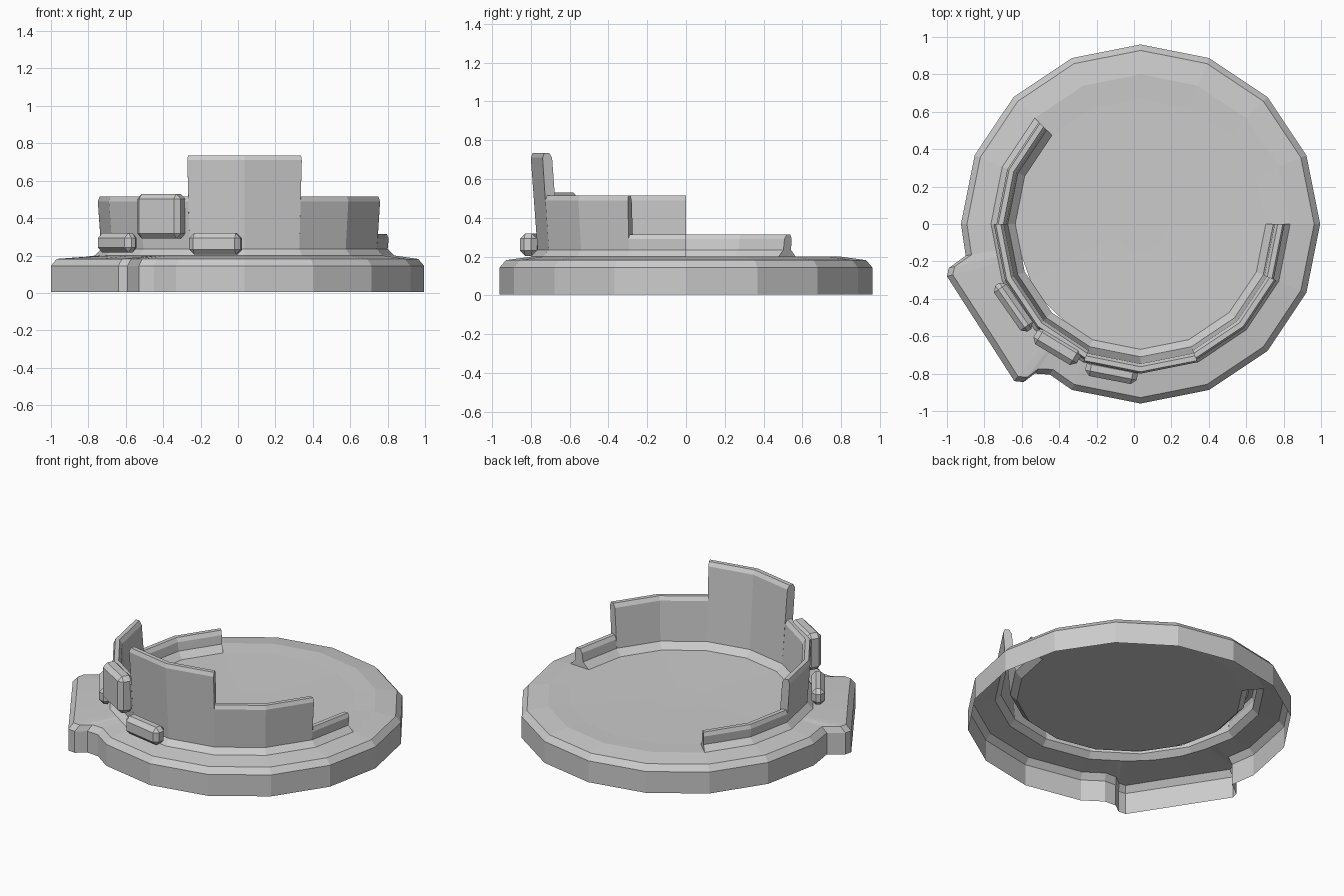
import bpy, bmesh
from math import cos, sin, pi, radians, degrees, atan2, hypot
from mathutils import Matrix

if "Cube" in bpy.data.objects:
    bpy.data.objects.remove(bpy.data.objects["Cube"])

CX = 0.035          # centre of the round disc
STEP = 22.5         # 16-sided throughout


def gon_radius(r, deg):
    """Radius of a 16-sided polygon of corner radius r at a given angle."""
    return r * cos(pi / 16) / cos(radians(deg % STEP - STEP / 2))


def point(r, deg, z):
    a = radians(deg)
    return (CX + r * cos(a), r * sin(a), z)


def finish(bm, name):
    bmesh.ops.remove_doubles(bm, verts=bm.verts, dist=0.0005)
    bmesh.ops.dissolve_degenerate(bm, edges=bm.edges, dist=0.0005)
    bmesh.ops.recalc_face_normals(bm, faces=bm.faces)
    me = bpy.data.meshes.new(name)
    bm.to_mesh(me)
    bm.free()
    ob = bpy.data.objects.new(name, me)
    bpy.context.collection.objects.link(ob)
    return ob


# Lid outline: 16-gon with a straight thumb tab at the front left (angle, radius)
tab = [(-.90, -.17), (-.99, -.235), (-1, -.28), (-.88, -.467), (-.76, -.653),
       (-.64, -.84), (-.59, -.845), (-.53, -.80), (-.45, -.805)]
outline = [(i * STEP, .96) for i in range(16) if i not in (9, 10)]
outline += [(degrees(atan2(y, x - CX)) % 360, hypot(x - CX, y)) for x, y in tab]
outline.sort()

# Lid: open-bottomed shell, with a slot below the hollow wall
bm = bmesh.new()
rings = [[bm.verts.new(point(r - d, a, z)) for a, r in outline]
         for d, z in ((0, 0.005), (0, .145), (.032, .182))]
for r, z in ((.80, .20), (.67, .195), (.15, .19)):
    rings.append([bm.verts.new(point(gon_radius(r, a), a, z)) for a, _ in outline])
n = len(outline)
for k in range(len(rings) - 1):
    for i in range(n):
        if k == 3 and outline[i][0] > 134:
            continue
        j = (i + 1) % n
        bm.faces.new((rings[k][i], rings[k][j], rings[k + 1][j], rings[k + 1][i]))
bm.faces.new(rings[-1])
finish(bm, "lid_shell")

# Stepped wall: one hollow section swept around the front, changing height
LOW, MID, TALL = .315, .515, .735
spans = [(135, 180, LOW), (180, 247.5, MID), (247.5, 292.5, TALL),
         (292.5, 337.5, MID), (337.5, 360, LOW)]


def section(h):
    lean = (h - .235) * .07
    return [(.80, .20), (.765, .235), (.765 + lean, h - .025), (.755 + lean, h),
            (.728 + lean, h), (.712 + lean, h - .025), (.71, .235), (.67, .195)]


bm = bmesh.new()
columns = []
for a0, a1, h in spans:
    for s in range(round((a1 - a0) / STEP) + 1):
        a = a0 + s * STEP
        columns.append([bm.verts.new(point(r, a, z)) for r, z in section(h)])
for c0, c1 in zip(columns, columns[1:]):
    for k in range(7):
        bm.faces.new((c0[k], c1[k], c1[k + 1], c0[k + 1]))
bm.faces.new(columns[0])
bm.faces.new(columns[-1])
finish(bm, "stepped_wall")

# Catches on the outside of the wall
for name, x, y, z, turn, size in (
        ("upper_catch", -.41, -.655, .41, -31, (.27, .10, .24)),
        ("front_catch", -.12, -.79, .262, -11, (.28, .09, .115)),
        ("side_catch", -.645, -.445, .268, -55, (.30, .08, .105))):
    bm = bmesh.new()
    bmesh.ops.create_cube(bm, size=1, matrix=Matrix.Translation((x, y, z))
                          @ Matrix.Rotation(radians(turn), 4, 'Z')
                          @ Matrix.Diagonal((*size, 1)))
    bmesh.ops.bevel(bm, geom=bm.edges[:], offset=.027, segments=1, affect='EDGES')
    finish(bm, name)
